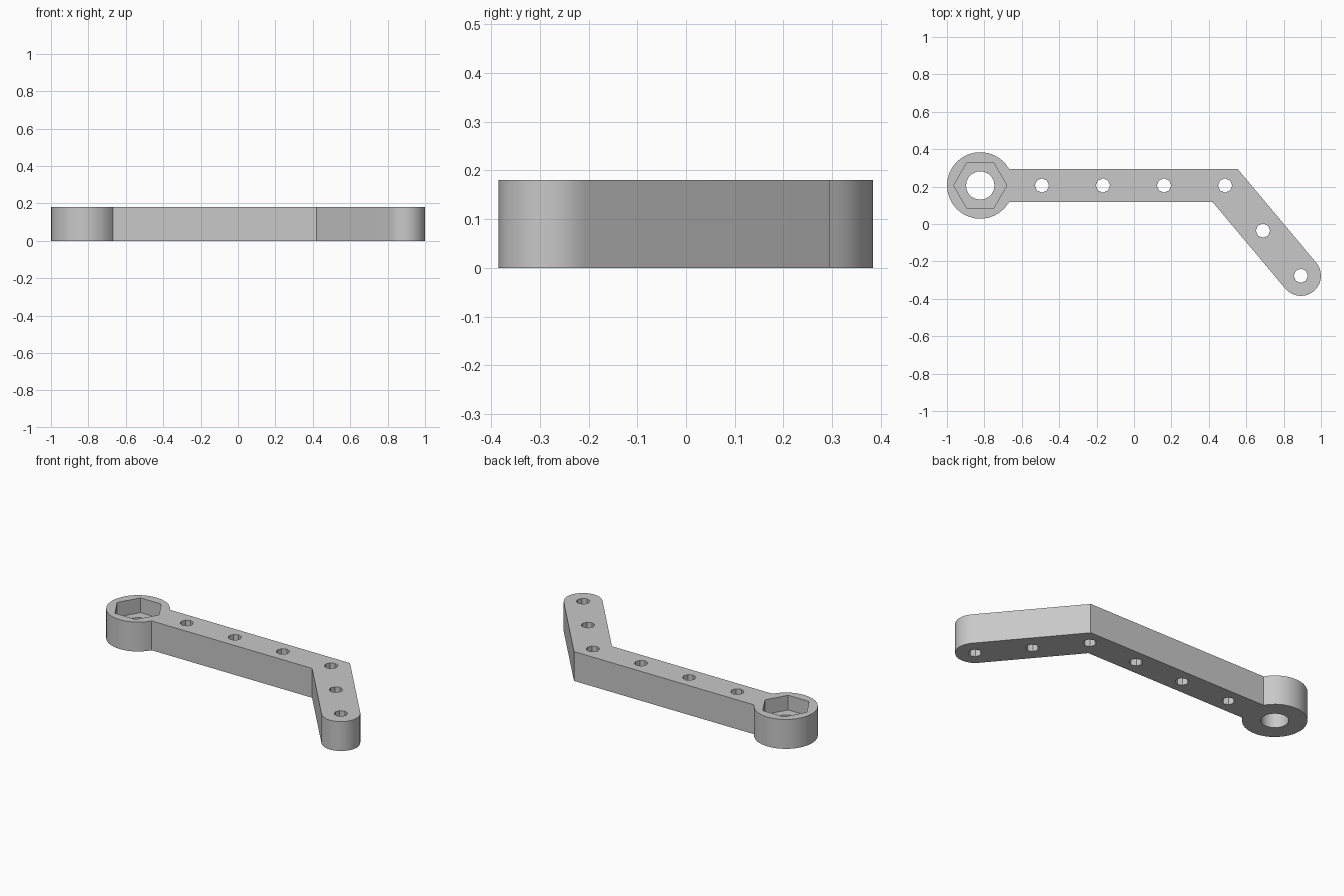
import bpy
import bmesh
from math import radians, sin, cos
from mathutils import Vector

if "Cube" in bpy.data.objects:
    bpy.data.objects.remove(bpy.data.objects["Cube"])

HEIGHT = 0.18
HALF = 0.089              # half width of the straight arm
RING_R, TIP_R = 0.178, 0.108
BEND = radians(-50)       # direction of the angled arm
ring = Vector((-0.822, 0.206))
elbow = Vector((0.487, 0.206))
along = Vector((cos(BEND), sin(BEND)))
tip = elbow + along * 0.63

grey = bpy.data.materials.new("light grey")
grey.use_nodes = True
colour = (0.58, 0.58, 0.58, 1)
grey.diffuse_color = colour
grey.node_tree.nodes["Principled BSDF"].inputs["Base Color"].default_value = colour


def arc(centre, radius, start, end, steps):
    angles = [radians(start + (end - start) * i / steps) for i in range(steps + 1)]
    return [centre + radius * Vector((cos(a), sin(a))) for a in angles]


def prism(name, outline, bottom, top):
    """Extrude a flat outline straight up."""
    bm = bmesh.new()
    face = bm.faces.new([bm.verts.new((p.x, p.y, bottom)) for p in outline])
    up = bmesh.ops.extrude_face_region(bm, geom=[face])["geom"]
    verts = [v for v in up if isinstance(v, bmesh.types.BMVert)]
    bmesh.ops.translate(bm, verts=verts, vec=(0, 0, top - bottom))
    bmesh.ops.recalc_face_normals(bm, faces=bm.faces)
    mesh = bpy.data.meshes.new(name)
    bm.to_mesh(mesh)
    bm.free()
    mesh.materials.append(grey)
    obj = bpy.data.objects.new(name, mesh)
    bpy.context.collection.objects.link(obj)
    return obj


def corner(side):
    """Where the edges of the two arms meet, above (1) or below (-1) the elbow."""
    dx = (TIP_R - HALF * cos(BEND)) / -sin(BEND)
    return elbow + side * Vector((dx, HALF))


# Wrench body: ring end, straight arm, angled arm with a rounded tip
outline = arc(ring, RING_R, 30, 330, 26) + [corner(-1)]
outline += arc(tip, TIP_R, -140, 40, 14) + [corner(1)]
body = prism("wrench_body", outline, 0, HEIGHT)

# Cutters: hexagon pocket, ring bore and the row of small holes
cutters = [
    prism("hex_pocket_cutter", arc(ring, 0.142, 0, 300, 5), 0.09, HEIGHT + 0.1),
    prism("bore_cutter", arc(ring, 0.076, 0, 342, 19), -0.1, HEIGHT + 0.05),
]
centres = [elbow - Vector((0.3265 * i, 0)) for i in range(4)]
centres += [elbow + along * 0.315, tip]
for c in centres:
    cutters.append(prism("hole_cutter", arc(c, 0.038, 0, 315, 7), -0.1, HEIGHT + 0.1))

for cutter in cutters:
    mod = body.modifiers.new(cutter.name, "BOOLEAN")
    mod.operation = "DIFFERENCE"
    mod.solver = "EXACT"
    mod.object = cutter

# Apply the cuts, then drop the cutters
bpy.ops.object.select_all(action="DESELECT")
body.select_set(True)
bpy.context.view_layer.objects.active = body
for mod in list(body.modifiers):
    bpy.ops.object.modifier_apply(modifier=mod.name)
for cutter in cutters:
    bpy.data.objects.remove(cutter)

bpy.ops.object.shade_smooth_by_angle(angle=radians(30))
